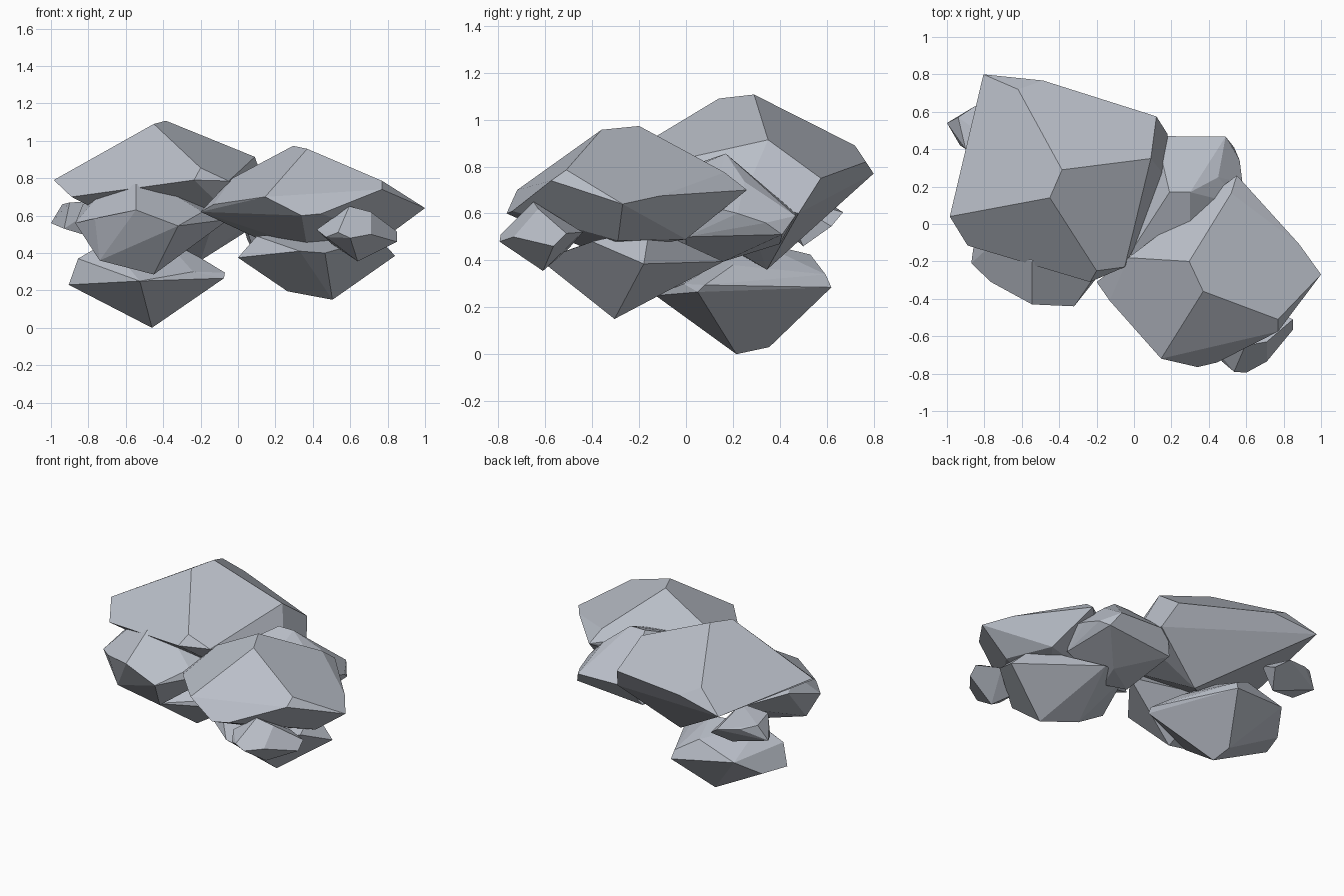
import bpy, bmesh, math

stone = bpy.data.materials.new("blue_grey_stone")
stone.diffuse_color = (0.49, 0.52, 0.58, 1)


def rock(name, corners):
    """Chiselled boulder: convex hull of its corners, nearly flat facets merged."""
    bm = bmesh.new()
    for c in corners:
        bm.verts.new(c)
    bmesh.ops.convex_hull(bm, input=bm.verts[:])
    loose = [v for v in bm.verts if not v.link_faces]
    bmesh.ops.delete(bm, geom=loose, context='VERTS')
    bmesh.ops.dissolve_limit(bm, angle_limit=math.radians(7),
                             verts=bm.verts[:], edges=bm.edges[:])
    bmesh.ops.recalc_face_normals(bm, faces=bm.faces[:])
    mesh = bpy.data.meshes.new(name)
    bm.to_mesh(mesh)
    bm.free()
    mesh.materials.append(stone)
    bpy.context.collection.objects.link(bpy.data.objects.new(name, mesh))


# Large slab on top at the back left
rock("top_boulder", [
    (-.45, .14, 1.09), (-.385, .29, 1.107), (-.62, .72, .89), (-.805, .80, .77),
    (-.486, .767, .82), (.12, .575, .75), (.18, .48, .60), (.18, .24, .66),
    (.09, .35, .914), (-.985, .04, .79), (-.89, -.115, .70), (-.235, -.31, .79),
    (-.20, -.25, .855), (-.05, -.23, .785), (-.10, -.15, .66),
    (-.20, .345, .36), (-.5, .1, .5)])

# Wide slab at the front right
rock("right_boulder", [
    (.295, -.20, .973), (.37, -.36, .957), (-.03, -.18, .80), (.52, .165, .775),
    (.55, .26, .70), (.885, -.11, .675), (1, -.27, .64), (.77, -.51, .786),
    (.77, -.575, .74), (.145, -.72, .70), (.34, -.765, .60), (.445, -.74, .61),
    (-.13, -.41, .66), (-.20, -.31, .62), (.37, -.38, .43), (.79, -.29, .485),
    (.66, 0, .49), (.62, .115, .6), (.1, -.15, .48)])

# Stone wedged below the top boulder at the front left
rock("front_left_boulder", [
    (-.87, -.21, .56), (-.765, -.31, .585), (-.545, -.43, .63), (-.32, -.44, .545),
    (-.05, -.10, .58), (-.19, -.25, .62), (-.545, -.20, .77), (-.39, -.15, .74),
    (-.75, -.10, .70), (-.74, -.24, .36), (-.45, -.20, .285), (-.5, .15, .5),
    (-.83, .08, .66)])

# Stone the left pile rests on
rock("left_base_boulder", [
    (-.525, -.13, .25), (-.905, .2, .23), (-.855, .17, .37), (-.46, .215, 0),
    (-.47, .355, .03), (-.24, -.01, .30), (-.07, .08, .295), (-.075, .05, .265),
    (-.21, .2, .38), (-.32, .62, .285), (-.33, .595, .34), (-.47, .53, .425),
    (-.74, .54, .34), (-.84, .38, .23), (-.7, .2, .46), (-.4, .3, .48)])

# Stone under the right boulder
rock("right_base_boulder", [
    (0, -.30, .375), (.10, -.33, .49), (.33, -.6, .41), (.465, -.62, .40),
    (.265, -.22, .195), (.505, -.305, .15), (.84, -.18, .385), (.75, -.40, .48),
    (.68, -.155, .54), (.6, -.06, .46), (.36, .16, .395), (.1, .02, .46)])

# Stone joining the two piles at the back
rock("back_boulder", [
    (.12, .47, .60), (.49, .467, .59), (.535, .41, .51), (.565, .34, .56),
    (.58, .22, .60), (.45, .25, .735), (.30, .17, .855), (.19, .17, .855),
    (.125, .08, .81), (-.03, -.17, .74), (.3, -.1, .74), (.58, .10, .63),
    (.54, 0, .5), (.3, .16, .395), (.25, 0, .37), (.1, .05, .37),
    (.05, .4, .47)])

# Small pebble at the front right
rock("front_pebble", [
    (.595, -.65, .65), (.71, -.63, .62), (.85, -.51, .515), (.85, -.565, .46),
    (.535, -.79, .51), (.60, -.795, .48), (.71, -.735, .50), (.42, -.65, .525),
    (.47, -.735, .485), (.64, -.61, .355), (.70, -.44, .52), (.5, -.5, .45)])

# Small pebble at the back left
rock("back_pebble", [
    (-1, .54, .56), (-.94, .57, .66), (-.9, .40, .67), (-.85, .63, .63),
    (-.70, .67, .605), (-.62, .62, .545), (-.7, .5, .46), (-.93, .42, .53),
    (-.7, .4, .68)])
